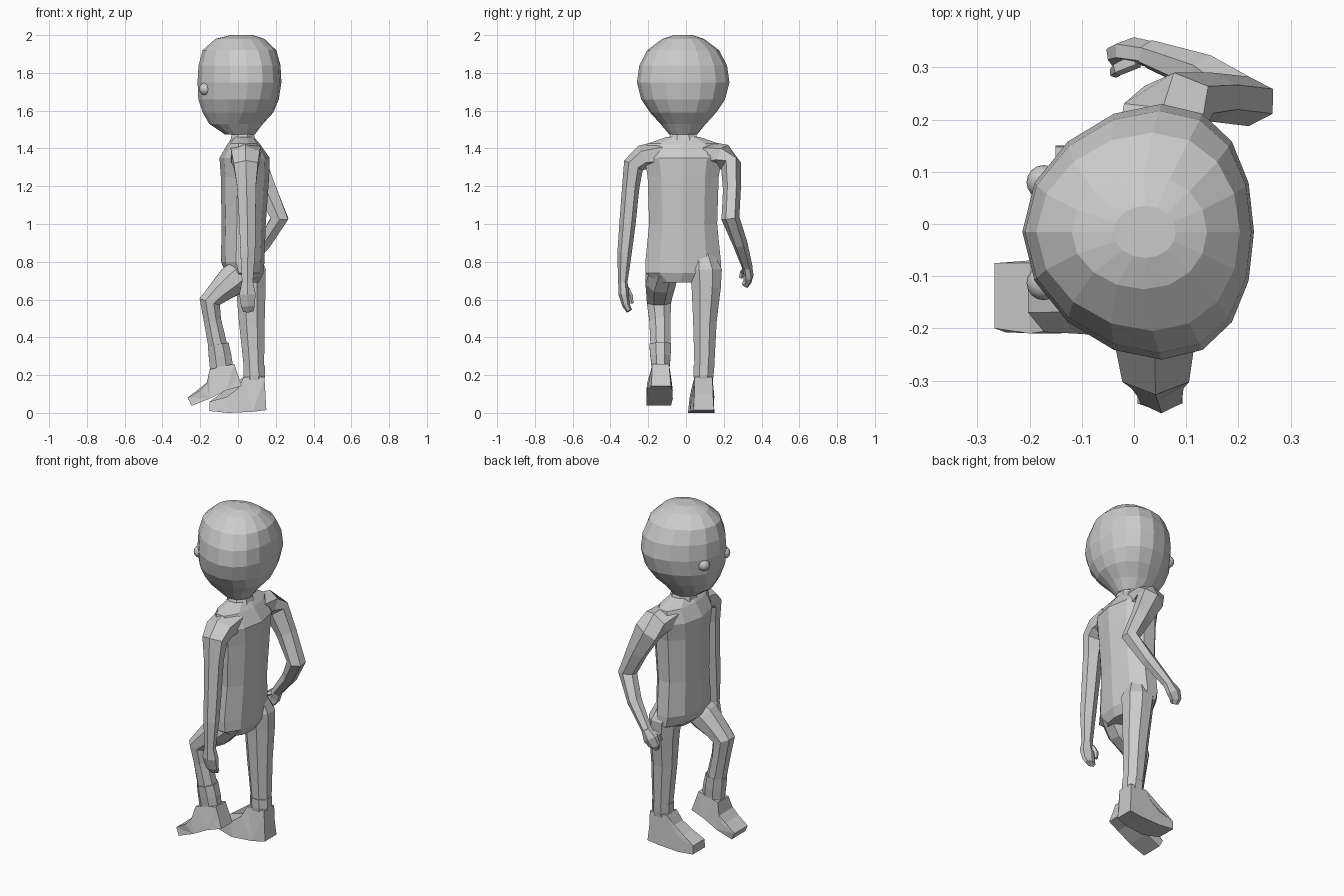
import bpy, bmesh, math
from mathutils import Vector


def finish(name, bm):
    bmesh.ops.recalc_face_normals(bm, faces=bm.faces[:])
    mesh = bpy.data.meshes.new(name)
    bm.to_mesh(mesh)
    bm.free()
    ob = bpy.data.objects.new(name, mesh)
    bpy.context.collection.objects.link(ob)
    return ob


def loft(name, rings, sides=6, level=False, half=True):
    """Skin rings (x, y, z, depth radius, width radius) along their path."""
    bm = bmesh.new()
    pts = [Vector(r[:3]) for r in rings]
    angles = [2 * math.pi * (i + (0.5 if half else 0)) / sides for i in range(sides)]
    mc = max(abs(math.cos(a)) for a in angles)
    ms = max(abs(math.sin(a)) for a in angles)
    loops = []
    for i, (p, r) in enumerate(zip(pts, rings)):
        t = Vector((0, 0, -1))
        if not level:
            t = Vector()
            if i > 0:
                t += (p - pts[i - 1]).normalized()
            if i < len(pts) - 1:
                t += (pts[i + 1] - p).normalized()
            t.normalize()
        side = Vector((0, 1, 0)) - t * t.y
        if abs(t.y) > 0.5:
            side = Vector((0, -t.z, t.y))
        side.normalize()
        depth = side.cross(t).normalized()
        loops.append([bm.verts.new(p + depth * (r[3] * math.cos(a) / mc)
                                   + side * (r[4] * math.sin(a) / ms)) for a in angles])
    # Match each ring to the previous one so skins never twist
    for n in range(1, len(loops)):
        a, b = loops[n - 1], loops[n]
        best = None
        for order in (b, b[::-1]):
            for s in range(sides):
                c = order[s:] + order[:s]
                d = sum(((u.co - pts[n - 1]) - (v.co - pts[n])).length_squared
                        for u, v in zip(a, c))
                if best is None or d < best[0] - 1e-9:
                    best = (d, c)
        b = loops[n] = best[1]
        for k in range(sides):
            j = (k + 1) % sides
            bm.faces.new((a[k], a[j], b[j], b[k]))
    bm.faces.new(loops[0])
    bm.faces.new(loops[-1])
    return finish(name, bm)


def prism(name, profile):
    """Side outline (x, z, y min, y max) filled across y."""
    bm = bmesh.new()
    a = [bm.verts.new((x, y0, z)) for x, z, y0, y1 in profile]
    b = [bm.verts.new((x, y1, z)) for x, z, y0, y1 in profile]
    bm.faces.new(a)
    bm.faces.new(b)
    for i in range(len(a)):
        j = (i + 1) % len(a)
        bm.faces.new((a[i], a[j], b[j], b[i]))
    bmesh.ops.triangulate(bm, faces=[f for f in bm.faces if len(f.verts) > 4])
    return finish(name, bm)


# Head: faceted egg, narrower towards the face, with a forward chin
head = [(2.0, .02, .06, .05), (1.98, .01, .13, .11), (1.92, .008, .195, .19),
        (1.84, .008, .217, .232), (1.75, .008, .222, .245), (1.66, .003, .213, .222),
        (1.59, 0, .187, .175), (1.53, -.01, .142, .12), (1.475, .01, .08, .075)]
ob = loft("head", [(x, -.015, z, rx, ry) for z, x, rx, ry in head], 16, True, False)
for v in ob.data.vertices:
    v.co.x += .045 * ((v.co.y + .015) / .245) ** 2

# Eyes
for y in (.08, -.113):
    bm = bmesh.new()
    bmesh.ops.create_uvsphere(bm, u_segments=16, v_segments=10, radius=.033)
    bmesh.ops.translate(bm, verts=bm.verts[:], vec=(-.173, y, 1.715))
    for f in bm.faces:
        f.smooth = True
    finish("eye", bm)

# Neck and torso
loft("neck", [(.025, -.015, 1.53, .06, .06), (.025, -.015, 1.47, .06, .07),
              (.03, -.015, 1.41, .075, .1)], 8, True)
torso = [(1.46, .03, -.015, .055, .09), (1.425, .03, -.015, .085, .19),
         (1.35, .035, -.015, .133, .205), (1.25, .037, -.015, .128, .188),
         (1.0, .03, -.015, .117, .18), (.8, .025, -.015, .115, .2),
         (.74, .035, -.015, .1, .2), (.69, .05, -.03, .06, .11)]
loft("torso", [(x, y, z, rx, ry) for z, x, y, rx, ry in torso], 10, True, False)

# Hanging arm with hand and thumb
loft("hanging_arm", [(.04, -.12, 1.37, .08, .075), (.04, -.225, 1.355, .075, .065),
                     (.042, -.278, 1.31, .064, .056), (.045, -.292, 1.2, .05, .046),
                     (.05, -.31, 1.0, .043, .043), (.052, -.325, .85, .039, .038),
                     (.05, -.335, .69, .029, .025)])
loft("hanging_hand", [(.05, -.335, .7, .028, .024), (.05, -.33, .63, .043, .028),
                      (.052, -.318, .57, .036, .02), (.055, -.3, .54, .028, .016)])
loft("hanging_thumb", [(.025, -.32, .66, .016, .018), (.02, -.295, .62, .014, .014),
                       (.025, -.288, .58, .01, .01)], 5)

# Swinging arm, bent at the elbow
loft("bent_arm", [(.04, .1, 1.365, .08, .075), (.055, .195, 1.36, .078, .065),
                  (.085, .238, 1.31, .07, .055), (.15, .243, 1.18, .054, .047),
                  (.22, .235, 1.03, .046, .048), (.14, .285, .9, .036, .04),
                  (.03, .325, .77, .026, .028)])
loft("bent_hand", [(.035, .325, .775, .026, .025), (0, .332, .73, .042, .026),
                   (-.02, .325, .695, .034, .022), (-.025, .31, .672, .018, .018)])
loft("bent_thumb", [(.005, .315, .76, .016, .016), (-.03, .298, .745, .013, .013),
                    (-.038, .29, .715, .01, .01)], 5)

# Straight standing leg, boot cuff and foot
loft("straight_leg", [(.045, .09, .86, .06, .05), (.062, .105, .76, .085, .085),
                      (.068, .107, .66, .078, .077), (.073, .1, .48, .068, .062),
                      (.085, .097, .23, .053, .052)], 8, True)
loft("straight_boot", [(.085, .095, .25, .057, .055), (.087, .093, .2, .057, .053),
                       (.083, .092, .14, .05, .045)], 8, True)
prism("straight_foot", [(-.15, .01, .035, .15), (-.15, .06, .04, .148), (-.06, .085, .02, .15),
                        (.0, .13, .03, .145), (.03, .19, .045, .14), (.14, .19, .045, .14),
                        (.142, .1, .045, .143), (.15, .015, .04, .148), (.08, .006, .02, .148),
                        (-.05, 0, .01, .15)])

# Raised leg stepping forward
loft("raised_leg", [(.05, -.115, .77, .07, .075), (-.03, -.135, .7, .082, .08),
                    (-.1, -.14, .64, .062, .07), (-.15, -.143, .588, .056, .064),
                    (-.135, -.138, .49, .046, .056), (-.108, -.135, .36, .05, .053),
                    (-.1, -.133, .3, .045, .05)], 8)
loft("raised_boot", [(-.105, -.137, .365, .055, .057), (-.095, -.135, .3, .06, .054),
                     (-.085, -.134, .22, .062, .045)], 8)
prism("raised_foot", [(-.245, .038, -.208, -.08), (-.267, .08, -.2, -.075), (-.2, .12, -.21, -.07),
                      (-.165, .16, -.205, -.075), (-.15, .23, -.185, -.085),
                      (-.02, .26, -.18, -.09), (.0, .2, -.18, -.085), (.02, .142, -.185, -.08),
                      (-.06, .12, -.205, -.072), (-.15, .075, -.21, -.07)])
